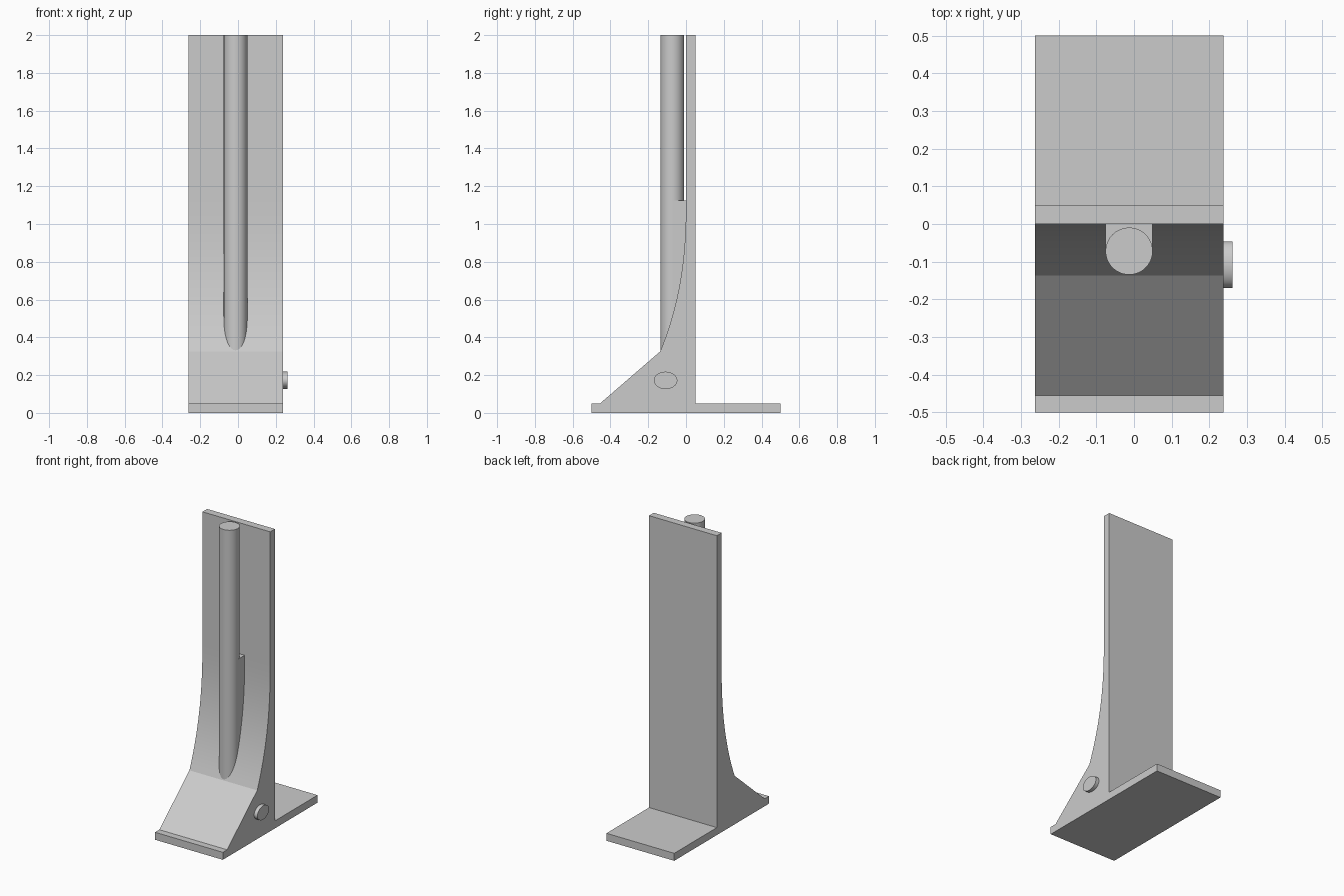
import bpy
import bmesh
import math
from mathutils import Matrix

cube = bpy.data.objects.get("Cube")
if cube:
    bpy.data.objects.remove(cube, do_unlink=True)

grey = bpy.data.materials.new("plain grey")
grey.use_nodes = True
colour = (0.6, 0.6, 0.6, 1)
grey.diffuse_color = colour
grey.node_tree.nodes["Principled BSDF"].inputs["Base Color"].default_value = colour

LEFT, RIGHT = 0.238, -0.263
ROD_X, ROD_Y, ROD_R = -0.013, -0.072, 0.0625


def finish(name, bm):
    bmesh.ops.recalc_face_normals(bm, faces=bm.faces)
    mesh = bpy.data.meshes.new(name)
    bm.to_mesh(mesh)
    bm.free()
    mesh.materials.append(grey)
    obj = bpy.data.objects.new(name, mesh)
    bpy.context.collection.objects.link(obj)
    bpy.ops.object.select_all(action="DESELECT")
    obj.select_set(True)
    bpy.context.view_layer.objects.active = obj
    bpy.ops.object.shade_smooth_by_angle(angle=math.radians(20))
    return obj


def extrude_x(name, profile, x0, x1):
    """Extrude a closed (y, z) outline between two x positions."""
    bm = bmesh.new()
    face = bm.faces.new([bm.verts.new((x0, y, z)) for y, z in profile])
    new = bmesh.ops.extrude_face_region(bm, geom=[face])["geom"]
    moved = [v for v in new if isinstance(v, bmesh.types.BMVert)]
    bmesh.ops.translate(bm, vec=(x1 - x0, 0, 0), verts=moved)
    return finish(name, bm)


def cylinder(name, radius, depth, matrix):
    bm = bmesh.new()
    bmesh.ops.create_cone(bm, cap_ends=True, segments=64, radius1=radius,
                          radius2=radius, depth=depth, matrix=matrix)
    return finish(name, bm)


# Foot, sloped toe, curved buttress and upright plate in one outline
steps = 24
sweep = [(-0.137 * (1 - i / steps) ** 2.4, 0.325 + 0.8 * i / steps)
         for i in range(steps + 1)]
outline = ([(0.5, 0), (0.5, 0.05), (0.05, 0.05), (0.05, 2), (0, 2)]
           + sweep[::-1] + [(-0.455, 0.05), (-0.5, 0.05), (-0.5, 0)])
extrude_x("stand_body", outline, RIGHT, LEFT)

# Upright rod, sunk into the slope
cylinder("rod", ROD_R, 1.8, Matrix.Translation((ROD_X, ROD_Y, 1.1)))

# Web joining the lower rod to the plate
web = [(ROD_Y, 0.3), (0.01, 0.3), (0.01, 1.125), (ROD_Y, 1.125)]
extrude_x("rod_web", web, ROD_X - ROD_R, ROD_X + ROD_R)

# Plain oval boss on the left side
cylinder("side_boss", 1, 1, Matrix.Translation((LEFT + 0.011, -0.108, 0.172))
         @ Matrix.Diagonal((0.026, 0.062, 0.046, 1))
         @ Matrix.Rotation(math.pi / 2, 4, "Y"))
